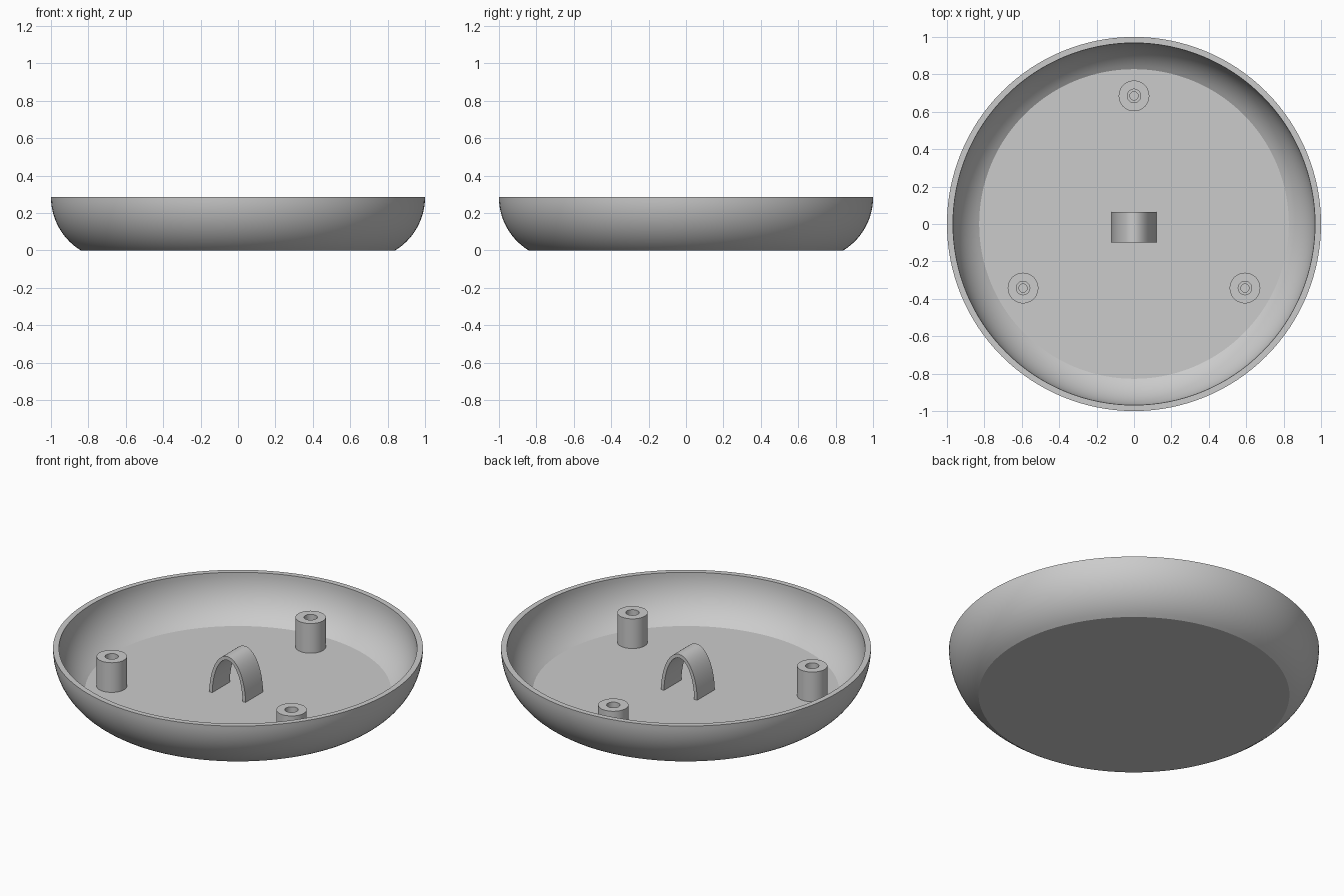
import bpy, bmesh, math
from mathutils import Vector

cube = bpy.data.objects.get("Cube")
if cube:
    bpy.data.objects.remove(cube)

grey = bpy.data.materials.new("light grey plastic")
grey.use_nodes = True
colour = (0.6, 0.6, 0.6, 1)
grey.diffuse_color = colour
grey.node_tree.nodes["Principled BSDF"].inputs["Base Color"].default_value = colour


def finish(name, bm, location=(0, 0, 0)):
    """Turn a bmesh into a named, smooth-shaded object."""
    bmesh.ops.remove_doubles(bm, verts=bm.verts, dist=1e-5)
    bmesh.ops.recalc_face_normals(bm, faces=bm.faces)
    mesh = bpy.data.meshes.new(name)
    bm.to_mesh(mesh)
    bm.free()
    mesh.materials.append(grey)
    obj = bpy.data.objects.new(name, mesh)
    obj.location = location
    bpy.context.collection.objects.link(obj)
    bpy.ops.object.select_all(action="DESELECT")
    obj.select_set(True)
    bpy.context.view_layer.objects.active = obj
    bpy.ops.object.shade_smooth_by_angle(angle=math.radians(30))


def lathe(name, profile, steps, location=(0, 0, 0)):
    """Revolve an (r, z) profile about the vertical axis."""
    bm = bmesh.new()
    verts = [bm.verts.new((r, 0, z)) for r, z in profile]
    edges = [bm.edges.new(pair) for pair in zip(verts, verts[1:])]
    bmesh.ops.spin(bm, geom=verts + edges, cent=(0, 0, 0), axis=(0, 0, 1),
                   angle=math.tau, steps=steps, use_merge=True)
    finish(name, bm, location)


# Dish: concentric round walls between a flat base and a flat rim
RIM, FLOOR, CENTRE = 0.285, 0.03, 0.666


def wall(radius, bottom, count=14):
    end = math.asin((RIM - bottom) / radius)
    return [(CENTRE + radius * math.cos(end * i / count),
             RIM - radius * math.sin(end * i / count)) for i in range(count + 1)]


outer = wall(1 - CENTRE, 0)
inner = wall(0.968 - CENTRE, FLOOR)
lathe("dish", [(0, 0)] + outer[::-1] + inner + [(0, FLOOR)], 128)

# Three screw posts with stepped holes
TOP = 0.207
post = [(0.082, FLOOR - 0.01), (0.082, TOP), (0.036, TOP), (0.036, TOP - 0.05),
        (0.022, TOP - 0.05), (0.022, FLOOR + 0.01), (0, FLOOR + 0.01)]
for label, degrees in (("back", 90), ("right", 210), ("left", 330)):
    a = math.radians(degrees)
    lathe(label + "_screw_post", post, 40,
          (0.685 * math.cos(a), 0.685 * math.sin(a), 0))

# Central arched loop: a half-elliptical band extruded front to back
bm = bmesh.new()
COUNT = 32
FOOT = FLOOR - 0.01


def arc(width, height):
    return [bm.verts.new((width * math.cos(math.pi * i / COUNT), -0.1,
                          FOOT + height * math.sin(math.pi * i / COUNT)))
            for i in range(COUNT + 1)]


outside, inside = arc(0.12, 0.252), arc(0.1, 0.23)
band = [bm.faces.new((outside[i], outside[i + 1], inside[i + 1], inside[i]))
        for i in range(COUNT)]
swept = bmesh.ops.extrude_face_region(bm, geom=band, use_keep_orig=True)["geom"]
bmesh.ops.translate(bm, vec=Vector((0, 0.165, 0)),
                    verts=[v for v in swept if isinstance(v, bmesh.types.BMVert)])
finish("arched_loop", bm)
